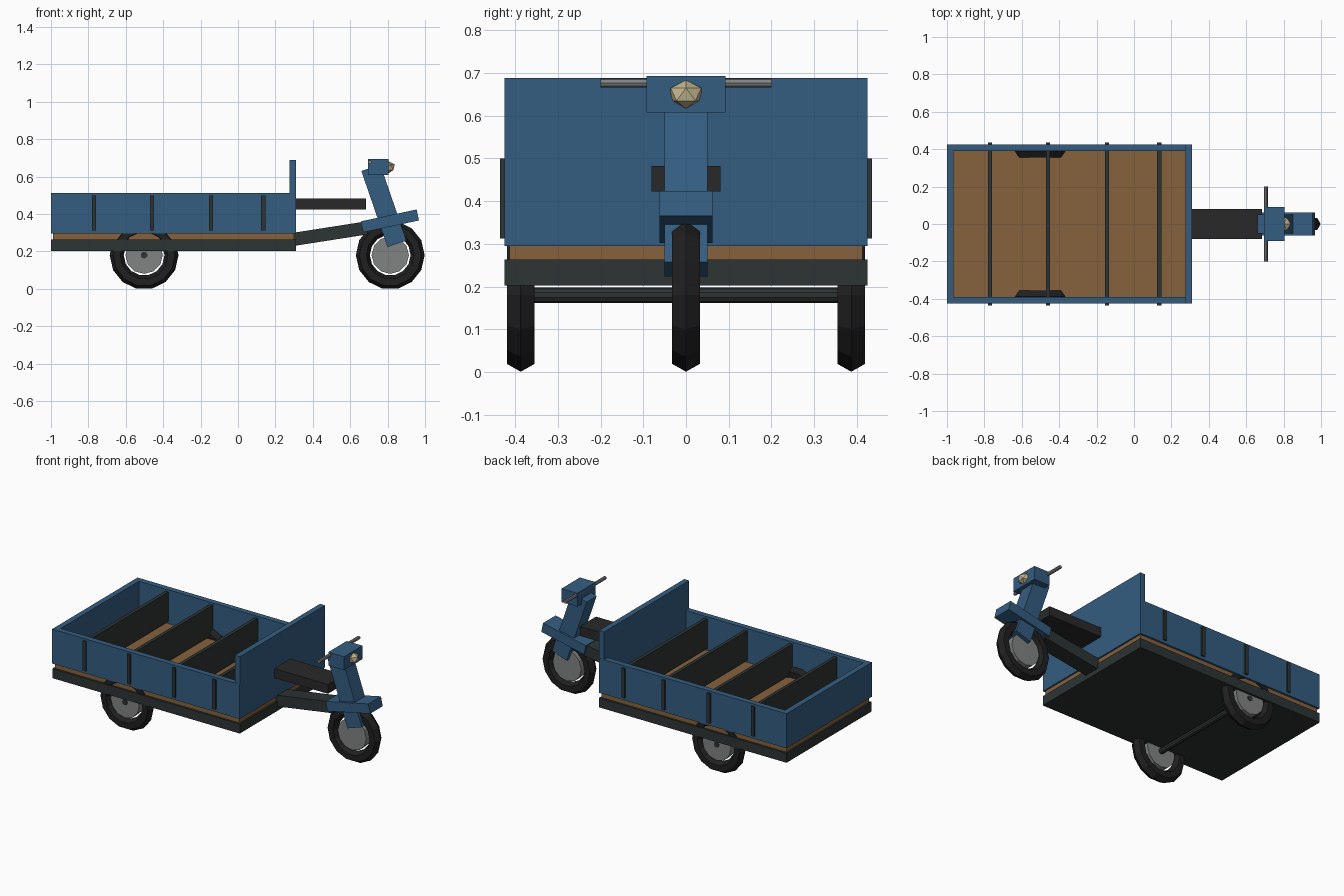
import bpy, bmesh
from math import pi, cos, sin

if "Cube" in bpy.data.objects:
    bpy.data.objects.remove(bpy.data.objects["Cube"])


def mat(name, r, g, b):
    m = bpy.data.materials.new(name)
    m.diffuse_color = (r, g, b, 1)
    m.use_nodes = True
    m.node_tree.nodes["Principled BSDF"].inputs["Base Color"].default_value = m.diffuse_color
    return m


BLUE = mat("blue_paint", 0.034, 0.11, 0.22)
WOOD = mat("wood", 0.24, 0.12, 0.045)
DARK = mat("dark_steel", 0.026, 0.034, 0.033)
RUBBER = mat("rubber", 0.014, 0.014, 0.014)
SEAT = mat("seat_black", 0.022, 0.022, 0.022)
STEEL = mat("grey_steel", 0.22, 0.23, 0.23)
LAMP = mat("lamp_glass", 0.55, 0.48, 0.28)


def finish(name, m):
    o = bpy.context.object
    o.name = name
    o.data.materials.append(m)
    return o


def box(name, centre, size, m, tilt=0):
    bpy.ops.mesh.primitive_cube_add(size=1, location=centre, rotation=(0, tilt, 0))
    bpy.context.object.scale = size
    return finish(name, m)


def span(name, x, y, z, m):
    c = [(a + b) / 2 for a, b in (x, y, z)]
    return box(name, c, [b - a for a, b in (x, y, z)], m)


def rod(name, centre, radius, length, sides, m):
    bpy.ops.mesh.primitive_cylinder_add(vertices=sides, radius=radius, depth=length,
                                        location=centre, rotation=(pi / 2, 0, 0))
    return finish(name, m)


def wheel(name, x, y):
    # hexagonal-section tyre around a grey disc
    bpy.ops.mesh.primitive_torus_add(major_segments=14, minor_segments=6,
                                     major_radius=0.1465, minor_radius=0.0375,
                                     location=(x, y, 0.18), rotation=(pi / 2, 0, 0))
    finish(name + "_tyre", RUBBER)
    rod(name + "_disc", (x, y, 0.18), 0.1, 0.05, 12, STEEL)


# Cargo bed
W = 0.425
span("chassis", (-1, 0.31), (-W, W), (0.203, 0.263), DARK)
span("deck", (-0.99, 0.30), (-0.413, 0.413), (0.26, 0.30), WOOD)
for s, side in ((-1, "front"), (1, "back")):
    box(side + "_side_panel", (-0.345, s * 0.408, 0.404), (1.31, 0.035, 0.218), BLUE)
span("tail_panel", (-1, -0.965), (-W, W), (0.295, 0.513), BLUE)
span("bulkhead", (0.275, 0.31), (-W, W), (0.295, 0.688), BLUE)
for i, x in enumerate((-0.77, -0.46, -0.145, 0.135)):
    span(f"bed_rib_{i}", (x - 0.011, x + 0.011), (-0.435, 0.435), (0.313, 0.5), DARK)

# Wheels and axle
wheel("rear_wheel_a", -0.502, -0.387)
wheel("rear_wheel_b", -0.502, 0.387)
wheel("steer_wheel", 0.814, 0)
rod("axle", (-0.502, 0, 0.18), 0.018, 0.83, 10, DARK)

# Seat and connecting beam
span("seat", (0.31, 0.685), (-0.081, 0.081), (0.423, 0.482), SEAT)
box("neck_beam", (0.487, 0, 0.294), (0.41, 0.10, 0.07), DARK, -0.155)

# Steering assembly
box("steering_column", (0.78, 0, 0.444), (0.107, 0.10, 0.43), BLUE, -0.331)
box("fender", (0.812, 0, 0.363), (0.305, 0.125, 0.06), BLUE, -0.21)
span("head_box", (0.695, 0.805), (-0.092, 0.092), (0.608, 0.693), BLUE)
rod("handlebar", (0.705, 0, 0.677), 0.0105, 0.4, 8, STEEL)
bpy.ops.mesh.primitive_ico_sphere_add(subdivisions=1, radius=0.042, location=(0.803, 0, 0.65))
bpy.context.object.scale = (0.92, 1, 0.8)
finish("headlight", LAMP)
